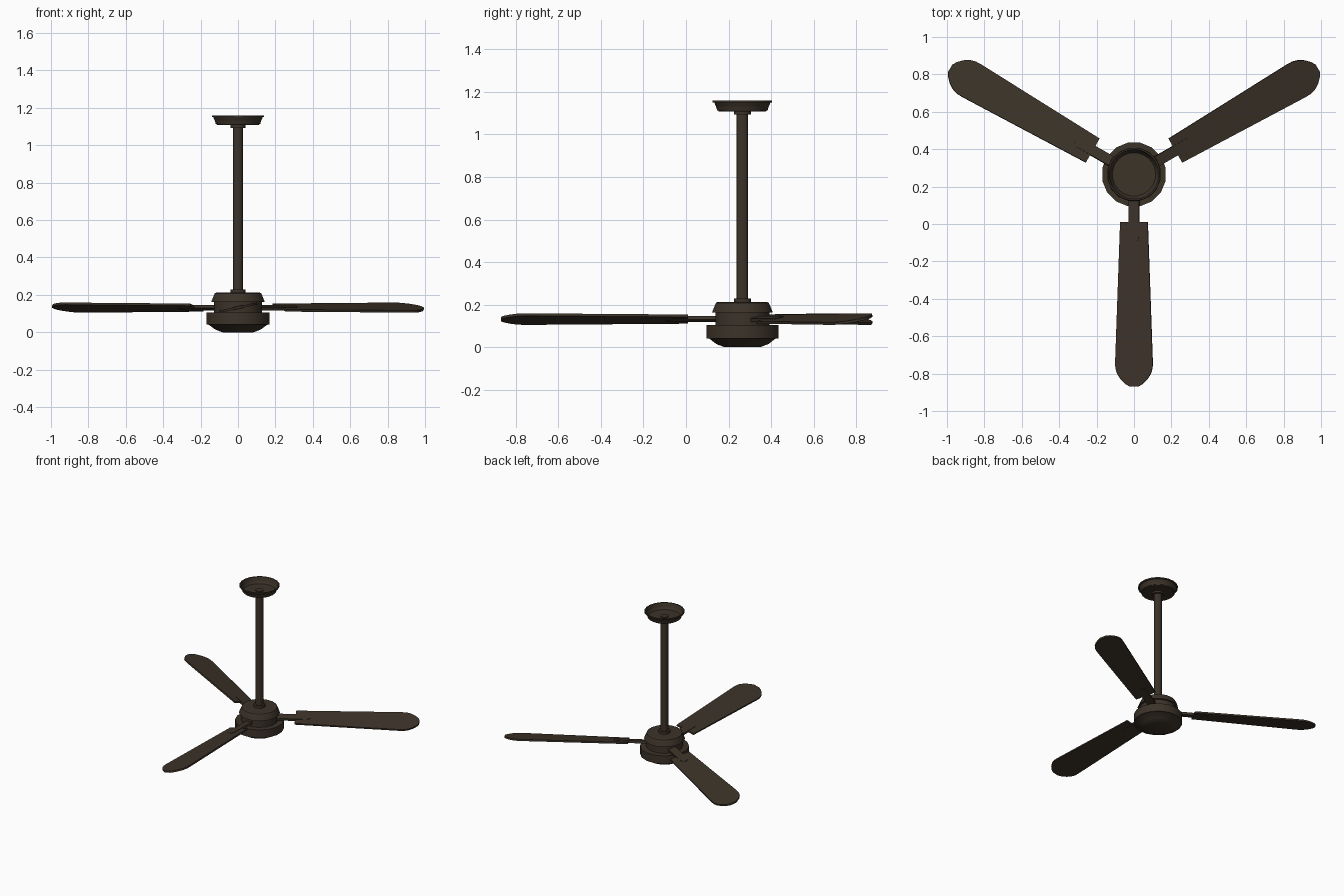
import bpy, bmesh, math
from mathutils import Matrix

if "Cube" in bpy.data.objects:
    bpy.data.objects.remove(bpy.data.objects["Cube"])

CY = 0.265          # fan axis position in y
BLADE_Z = 0.132     # blade height
PITCH = math.radians(12)

bronze = bpy.data.materials.new("dark_bronze")
bronze.diffuse_color = (0.045, 0.033, 0.022, 1)
bronze.use_nodes = True
bronze.node_tree.nodes["Principled BSDF"].inputs["Base Color"].default_value = bronze.diffuse_color


def finish(bm, name, matrix, smooth=True):
    me = bpy.data.meshes.new(name)
    bm.to_mesh(me)
    bm.free()
    ob = bpy.data.objects.new(name, me)
    bpy.context.collection.objects.link(ob)
    me.materials.append(bronze)
    ob.matrix_world = matrix
    if smooth:
        bpy.ops.object.select_all(action='DESELECT')
        ob.select_set(True)
        bpy.context.view_layer.objects.active = ob
        bpy.ops.object.shade_smooth_by_angle(angle=math.radians(30))
    return ob


def lathe(name, profile, sides):
    """Spin (radius, z) points, listed bottom to top, round the fan axis."""
    bm = bmesh.new()
    rings = []
    for r, z in profile:
        if r == 0:
            rings.append([bm.verts.new((0, 0, z))])
        else:
            rings.append([bm.verts.new((r * math.cos(a), r * math.sin(a), z))
                          for a in (2 * math.pi * (i + 0.5) / sides for i in range(sides))])
    for lo, hi in zip(rings, rings[1:]):
        for i in range(sides):
            j = (i + 1) % sides
            if len(lo) == 1:
                bm.faces.new((lo[0], hi[j], hi[i]))
            elif len(hi) == 1:
                bm.faces.new((lo[i], lo[j], hi[0]))
            else:
                bm.faces.new((lo[i], lo[j], hi[j], hi[i]))
    return finish(bm, name, Matrix.Translation((0, CY, 0)))


def plate(name, half, thick, matrix):
    """Flat plate along +x from (distance, half width) points, mirrored in y."""
    bm = bmesh.new()
    outline = [(x, -w) for x, w in half] + [(x, w) for x, w in reversed(half)]
    face = bm.faces.new([bm.verts.new((x, y, -thick / 2)) for x, y in outline])
    ext = bmesh.ops.extrude_face_region(bm, geom=[face])
    bmesh.ops.translate(bm, vec=(0, 0, thick),
                        verts=[v for v in ext["geom"] if isinstance(v, bmesh.types.BMVert)])
    bmesh.ops.recalc_face_normals(bm, faces=bm.faces)
    return finish(bm, name, matrix)


# Motor: lower drum with domed underside, neck and flared upper cap
lathe("lower_housing", [(0, 0), (0.085, 0), (0.125, 0.015), (0.158, 0.04), (0.173, 0.042),
                        (0.173, 0.105), (0.12, 0.105), (0, 0.105)], 16)
lathe("motor_neck", [(0, 0.10), (0.13, 0.10), (0.13, 0.165), (0, 0.165)], 16)
lathe("upper_housing", [(0, 0.162), (0.145, 0.162), (0.143, 0.17), (0.127, 0.208),
                        (0.12, 0.212), (0, 0.212)], 16)

# Downrod with a collar at each end
lathe("downrod", [(0, 0.2), (0.028, 0.2), (0.028, 1.12), (0, 1.12)], 12)
lathe("lower_collar", [(0, 0.205), (0.042, 0.205), (0.042, 0.23), (0, 0.23)], 12)
lathe("upper_collar", [(0, 1.093), (0.042, 1.093), (0.042, 1.112), (0, 1.112)], 12)

# Ceiling canopy: open dish
lathe("canopy", [(0, 1.108), (0.112, 1.108), (0.118, 1.115), (0.134, 1.15), (0.142, 1.15),
                 (0.142, 1.16), (0.134, 1.16), (0.12, 1.113), (0, 1.113)], 20)

# Three pitched blades, each on a round-ended arm
BLADE = [(0.255, 0.075), (1.0, 0.102), (1.035, 0.101), (1.065, 0.092), (1.095, 0.073),
         (1.12, 0.047), (1.135, 0.022)]
ARM = [(0.10, 0.028), (0.335, 0.028), (0.352, 0.022), (0.362, 0.01)]
for i, side in enumerate(("front", "right", "left")):
    m = (Matrix.Translation((0, CY, BLADE_Z))
         @ Matrix.Rotation(math.radians(-90 + 120 * i), 4, 'Z')
         @ Matrix.Rotation(PITCH, 4, 'X'))
    plate(side + "_blade", BLADE, 0.012, m)
    plate(side + "_blade_arm", ARM, 0.018, m)
